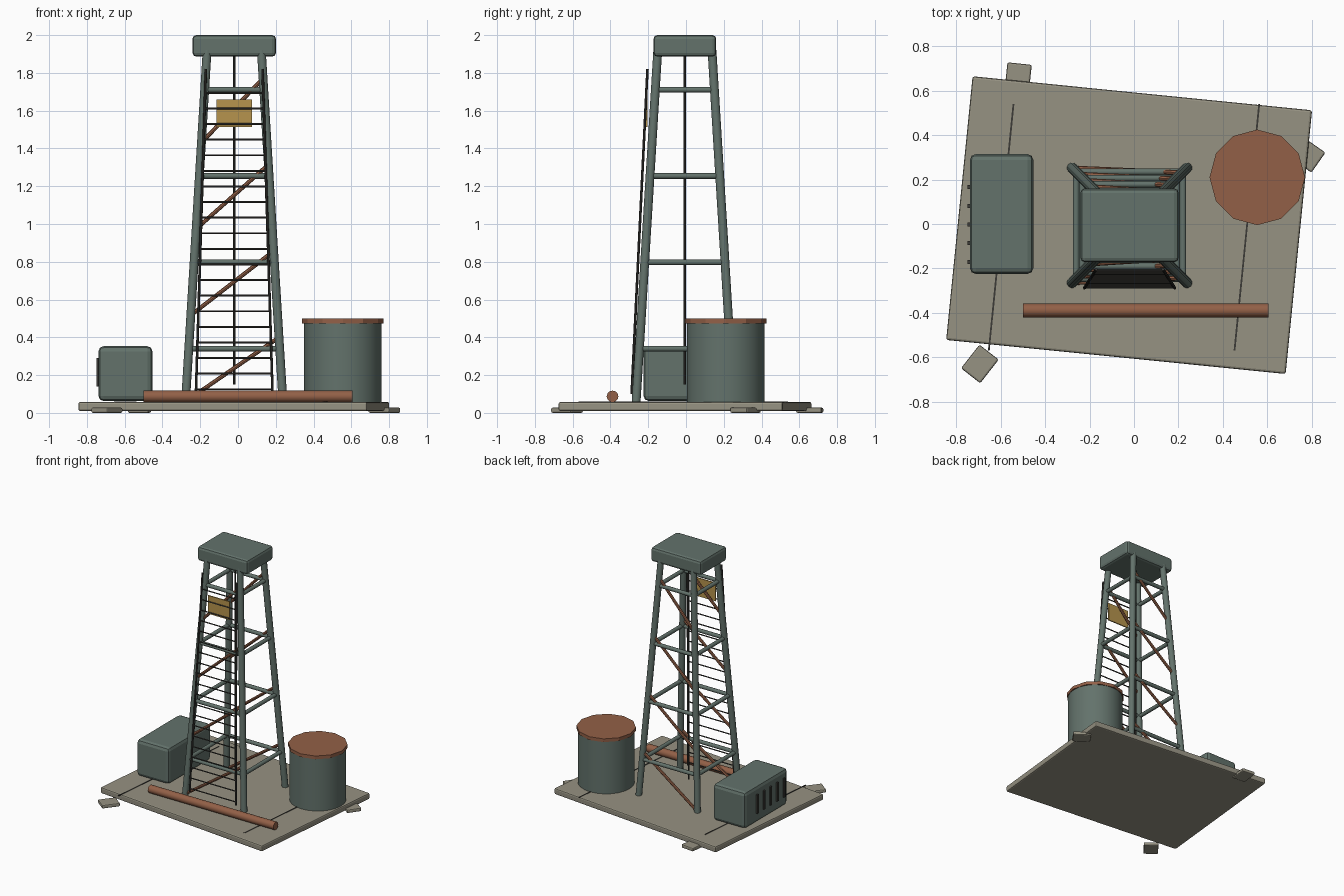
import bpy, bmesh, math
from mathutils import Vector, Matrix

cube = bpy.data.objects.get("Cube")
if cube:
    bpy.data.objects.remove(cube, do_unlink=True)


def material(name, r, g, b):
    m = bpy.data.materials.new(name)
    m.use_nodes = True
    m.diffuse_color = (r, g, b, 1)
    m.node_tree.nodes["Principled BSDF"].inputs["Base Color"].default_value = (r, g, b, 1)
    return m


steel = material("green grey steel", 0.125, 0.17, 0.148)
concrete = material("concrete", 0.305, 0.287, 0.223)
rust = material("rust", 0.29, 0.117, 0.063)
ochre = material("ochre", 0.47, 0.296, 0.075)
dark = material("dark iron", 0.045, 0.043, 0.038)


def finish(bm, name, mat, smooth=False):
    mesh = bpy.data.meshes.new(name)
    bm.to_mesh(mesh)
    bm.free()
    mesh.materials.append(mat)
    ob = bpy.data.objects.new(name, mesh)
    bpy.context.collection.objects.link(ob)
    if smooth:
        bpy.ops.object.select_all(action='DESELECT')
        ob.select_set(True)
        bpy.context.view_layer.objects.active = ob
        bpy.ops.object.shade_smooth_by_angle(angle=math.radians(40))
    return ob


def box(name, mat, centre, size, turn=0, bevel=0, segments=2):
    bm = bmesh.new()
    bmesh.ops.create_cube(bm, size=1)
    bmesh.ops.scale(bm, vec=size, verts=bm.verts)
    if bevel:
        bmesh.ops.bevel(bm, geom=bm.edges[:], offset=bevel, segments=segments,
                        profile=0.5, affect='EDGES')
    bm.transform(Matrix.Translation(centre) @ Matrix.Rotation(math.radians(turn), 4, 'Z'))
    return finish(bm, name, mat)


def add_tube(bm, a, b, radius, sides):
    a, b = Vector(a), Vector(b)
    d = b - a
    mat = Matrix.Translation((a + b) / 2) @ d.to_track_quat('Z', 'Y').to_matrix().to_4x4()
    bmesh.ops.create_cone(bm, cap_ends=True, segments=sides, radius1=radius,
                          radius2=radius, depth=d.length, matrix=mat)


def tubes(name, mat, paths, radius, sides=10, smooth=True):
    bm = bmesh.new()
    for a, b in paths:
        add_tube(bm, a, b, radius, sides)
    return finish(bm, name, mat, smooth)


# Slab, cracks and broken chunks
SLAB_TURN = -5.72
TOP = 0.058
box("slab", concrete, (-0.022, -0.005, 0.034), (1.536, 1.193, 0.048), SLAB_TURN, 0.01)
for i, x in enumerate((-0.598, 0.508)):
    box(f"slab_crack_{i + 1}", dark, (x, -0.015, TOP), (0.008, 1.115, 0.006), SLAB_TURN)
for name, x, y, turn in (("front_chunk", -0.694, -0.63, -38),
                         ("back_chunk", -0.522, 0.655, -6),
                         ("side_chunk", 0.775, 0.315, 55)):
    box(name, concrete, (x, y, 0.014), (0.11, 0.135, 0.028), turn, 0.008)

# Tower frame
CX, CY = -0.02, -0.006
LEG_TOP = 1.92


def half(z):
    return 0.258 - (z - TOP) * 0.0615


def corner(sx, sy, z):
    return (CX + sx * half(z), CY + sy * half(z), z)


SIGNS = [(-1, -1), (1, -1), (1, 1), (-1, 1)]
tubes("tower_legs", steel, [(corner(*s, TOP - 0.005), corner(*s, LEG_TOP)) for s in SIGNS], 0.024, 12)

levels = [0.34 + 0.457 * i for i in range(4)]
tubes("tower_rings", steel,
      [(corner(*SIGNS[i], z), corner(*SIGNS[(i + 1) % 4], z)) for z in levels for i in range(4)],
      0.015)
tubes("diagonal_braces", rust,
      [(corner(-1, s, z - 0.28), corner(1, s, z + 0.06)) for z in levels for s in (-1, 1)], 0.011, 8)
box("tower_cap", steel, (CX, CY, 1.943), (0.442, 0.332, 0.114), 0, 0.02)
tubes("drill_cable", dark, [((CX, CY, 0.15), (CX, CY, 1.9))], 0.006, 8)

# Ladder on the front face
LOW, HIGH = 0.1, 1.82


def rail(side, z):
    t = (z - LOW) / (HIGH - LOW)
    return (CX + side * (0.203 - 0.053 * t), -0.288 + 0.084 * t, z)


tubes("ladder_rails", dark, [(rail(s, LOW), rail(s, HIGH)) for s in (-1, 1)], 0.007, 8)
rungs = [0.125 + 0.0826 * i for i in range(20)]
tubes("ladder_rungs", dark, [(rail(-1, z), rail(1, z)) for z in rungs], 0.005, 6)
box("sign_plate", ochre, (CX, -0.209, 1.587), (0.19, 0.009, 0.145))

# Tank with lid
tank = (0.555, 0.21)
tubes("tank", steel, [((*tank, TOP), (*tank, 0.478))], 0.205, 24)
bm = bmesh.new()
bmesh.ops.create_cone(bm, cap_ends=True, segments=12, radius1=0.215, radius2=0.215, depth=0.026,
                      matrix=Matrix.Translation((*tank, 0.487)))
finish(bm, "tank_lid", rust)

# Cabinet with vents
box("cabinet", steel, (-0.596, 0.045, 0.208), (0.286, 0.54, 0.29), 0, 0.027)
for i in range(5):
    box(f"cabinet_vent_{i + 1}", dark, (-0.742, -0.17 + 0.084 * i, 0.215), (0.016, 0.018, 0.15))

# Loose pipe on the slab
tubes("loose_pipe", rust, [((-0.5, -0.389, 0.087), (0.605, -0.389, 0.087))], 0.031, 12)
